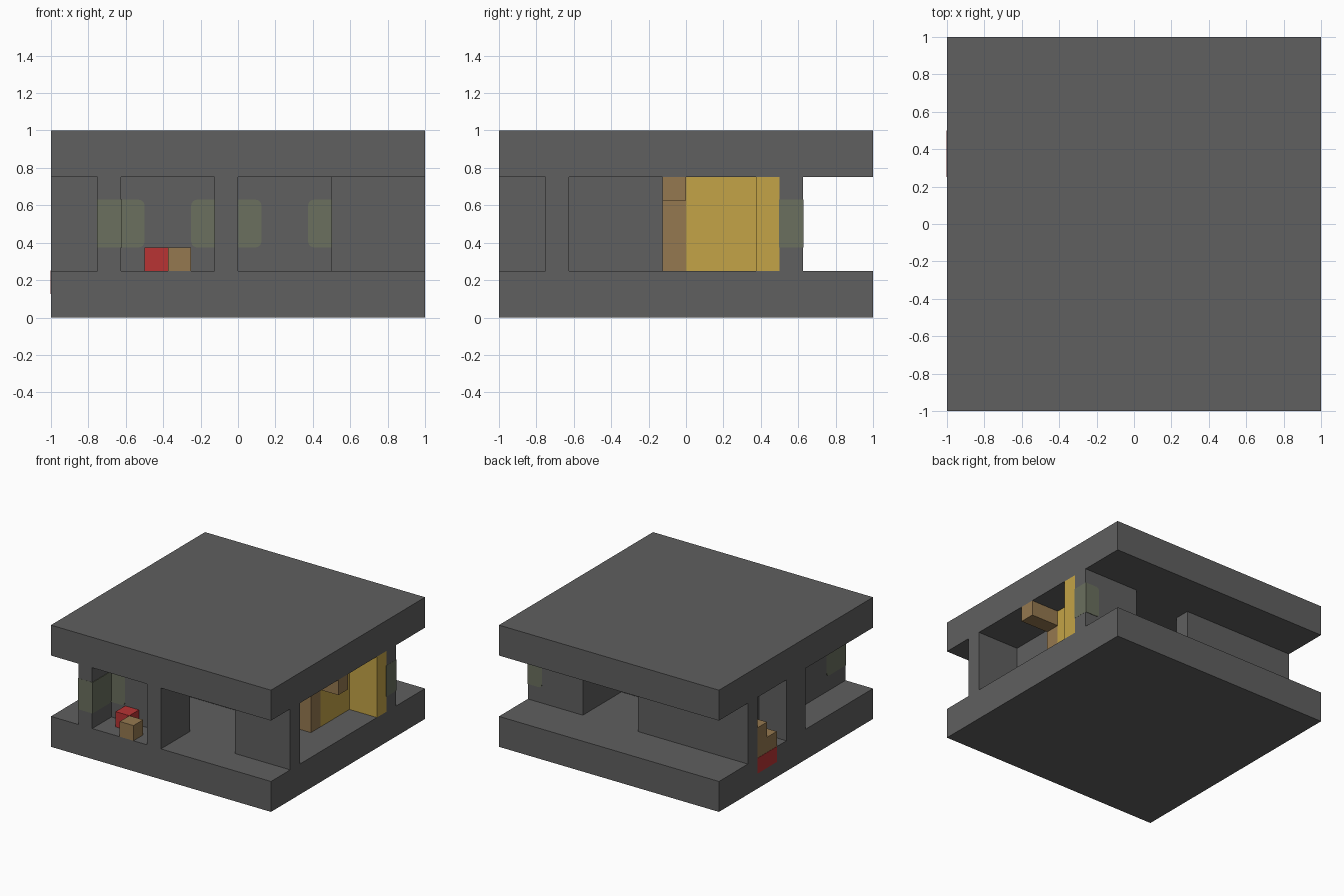
import bpy
import bmesh
from mathutils import Vector

cube = bpy.data.objects.get("Cube")
if cube:
    bpy.data.objects.remove(cube, do_unlink=True)


def material(name, rgb):
    m = bpy.data.materials.new(name)
    m.use_nodes = True
    m.diffuse_color = (*rgb, 1)
    m.node_tree.nodes["Principled BSDF"].inputs["Base Color"].default_value = (*rgb, 1)
    return m


GREY = material("concrete grey", (0.115, 0.115, 0.115))
OLIVE = material("tinted glass", (0.145, 0.16, 0.112))
RED = material("red", (0.48, 0.034, 0.034))
BROWN = material("wood brown", (0.30, 0.19, 0.08))
YELLOW = material("golden yellow", (0.55, 0.37, 0.063))

U = 0.125                      # one building unit
BASE, TOP = 0.25, 0.75         # wall foot and wall head
SILL, HEAD = 0.375, 0.63       # window foot and head
PROUD = 0.004                  # how far glass stands out of a wall


def box(name, x, y, z, mat, round_axis=None, rounded=()):
    """Box from ranges; edges along round_axis at the given ends are rounded."""
    bm = bmesh.new()
    bmesh.ops.create_cube(bm, size=1)
    ranges = (x, y, z)
    for v in bm.verts:
        v.co = Vector([r[0] if c < 0 else r[1] for c, r in zip(v.co, ranges)])
    if rounded:
        along = 1 - round_axis
        edges = [e for e in bm.edges
                 if abs(e.verts[0].co[round_axis] - e.verts[1].co[round_axis]) > 0.01
                 and abs(e.verts[0].co.z - e.verts[1].co.z) < 0.001
                 and any(abs(e.verts[0].co[along] - r) < 0.001 for r in rounded)]
        bmesh.ops.bevel(bm, geom=edges, offset=0.03, segments=4,
                        profile=0.5, affect='EDGES')
    bmesh.ops.recalc_face_normals(bm, faces=bm.faces)
    mesh = bpy.data.meshes.new(name)
    bm.to_mesh(mesh)
    bm.free()
    mesh.materials.append(mat)
    ob = bpy.data.objects.new(name, mesh)
    bpy.context.collection.objects.link(ob)
    return ob


def wall(name, x, y):
    box(name, x, y, (BASE, TOP), GREY)


def pane(name, x, y, axis, rounded):
    box(name, x, y, (SILL, HEAD), OLIVE, axis, rounded)


# Floor and roof slabs
box("floor_slab", (-1, 1), (-1, 1), (0, BASE), GREY)
box("roof_slab", (-1, 1), (-1, 1), (TOP, 1), GREY)

# Outer walls, with door gaps in the front and the back
wall("front_wall_right", (-0.75, 0), (-0.75, -0.75 + U))
wall("front_wall_left", (0.5, 1), (-0.75, -0.75 + U))
wall("back_wall_left", (0.5, 1), (0.5, 0.5 + U))
wall("back_wall_right", (-1, 0), (0.5, 0.5 + U))
wall("right_side_wall", (-0.75, -0.75 + U), (-1, 0.5 + U))
wall("left_side_wall", (0.5, 0.5 + U), (-0.75, 0.5 + U))
wall("balcony_divider", (-U, 0), (-1, -0.75 + U))

# Wall through the middle
wall("middle_wall", (-1, 0.5 + U), (-U, 0))
wall("middle_wall_backing", (-1, 0.5), (0, U))

# Glass, slightly proud of the walls
pane("side_wall_glass", (-0.75 - PROUD, -0.75 + U + PROUD), (-1.001, -0.75), 0, (-0.75,))
pane("front_glass_right", (-0.7, -0.5), (-0.75 - PROUD, -0.7), 1, (-0.5,))
pane("front_glass_middle", (-0.25, -0.1), (-0.75 - PROUD, -0.7), 1, (-0.25,))
pane("hall_glass_middle", (-0.25, U), (-U - PROUD, -0.1), 1, (-0.25, U))
pane("hall_glass_left", (0.375, 0.55), (-U - PROUD, -0.1), 1, (0.375,))
pane("back_wall_glass", (0.87, 1.001), (0.5 - PROUD, 0.5 + U + PROUD), 1, (0.87,))

# Small crates on the front balcony
box("red_crate", (-0.5, -0.375), (-0.875, -0.75), (BASE, BASE + U), RED)
box("brown_crate", (-0.375, -0.25), (-1, -0.875), (BASE, BASE + U), BROWN)

# Stepped seat with a red base on the right side balcony
box("seat_base", (-1.002, -0.75), (0.25, 0.5), (U, BASE + 0.001), RED)
box("seat", (-1, -0.75), (0.25, 0.375), (BASE, 0.375), BROWN)
box("seat_back", (-1, -0.75), (0.375, 0.5), (BASE, 0.5), BROWN)

# Cabinet on the left side balcony
box("cabinet_side", (0.5 + U, 0.75), (-U, 0), (BASE, TOP), BROWN)
box("cabinet_lintel", (0.75, 1), (-U, 0), (0.625, TOP), BROWN)
box("cabinet_back", (0.5 + U, 0.75), (0, 0.375), (BASE, TOP), YELLOW)
box("cabinet_end", (0.5 + U, 1), (0.375, 0.5), (BASE, TOP), YELLOW)
